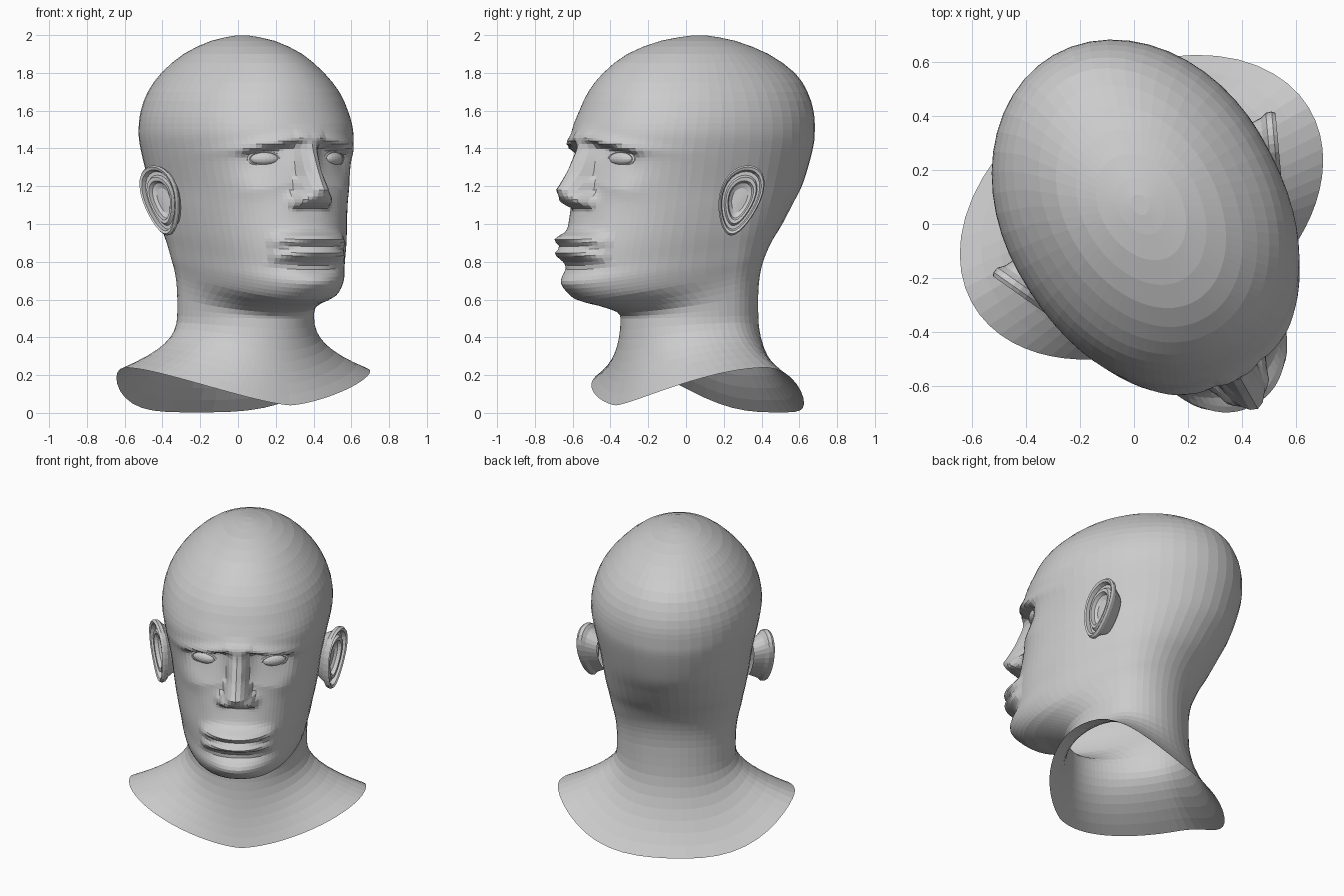
import bpy, bmesh, math
from mathutils import Vector, Matrix
from mathutils.bvhtree import BVHTree

if "Cube" in bpy.data.objects:
    bpy.data.objects.remove(bpy.data.objects["Cube"])

# Everything is modelled facing -y, then turned to the left by PLACE
TURN = Matrix.Rotation(math.radians(30), 4, 'Z')
PLACE = TURN @ Matrix.Translation((0.055, 0, 0))
SEG = 72
YC = 0.05

# Head sections: z front, z back, half width, y front, y back, squareness, subdivisions
SECTIONS = [
    (1.998, 1.998, .03, .01, .09, 1, 2),
    (1.97, 1.97, .15, -.17, .25, 1, 2),
    (1.90, 1.90, .28, -.36, .44, 1, 2),
    (1.80, 1.80, .385, -.49, .59, .97, 2),
    (1.70, 1.70, .46, -.565, .655, .94, 2),
    (1.60, 1.60, .50, -.61, .685, .92, 3),
    (1.50, 1.50, .515, -.65, .69, .9, 6),
    (1.40, 1.40, .505, -.655, .68, .88, 11),
    (1.20, 1.22, .465, -.65, .625, .86, 9),
    (1.05, 1.10, .445, -.675, .555, .86, 8),
    (.90, 1.00, .425, -.70, .49, .86, 7),
    (.78, .92, .405, -.715, .43, .87, 5),
    (.68, .85, .39, -.73, .39, .88, 4),
    (.60, .80, .375, -.67, .37, .9, 2),
    (.565, .74, .365, -.53, .355, .95, 2),
    (.53, .65, .36, -.41, .345, 1, 2),
    (.50, .52, .36, -.385, .345, 1, 1),
]


def lerp_table(table, v):
    if v <= table[0][0]:
        return table[0][1]
    for (a, p), (b, q) in zip(table, table[1:]):
        if v <= b:
            return p + (q - p) * (v - a) / (b - a)
    return table[-1][1]


def bump(x, z, cx, cz, sx, sz):
    return math.exp(-((x - cx) / sx) ** 2 - ((z - cz) / sz) ** 2)


def catmull(p0, p1, p2, p3, t):
    return [.5 * (2 * b + (c - a) * t + (2 * a - 5 * b + 4 * c - d) * t * t
                  + (3 * b - a - 3 * c + d) * t ** 3)
            for a, b, c, d in zip(p0, p1, p2, p3)]


def angles():
    # columns packed closer together over the face
    for i in range(SEG):
        s = 2 * math.pi * i / SEG
        yield s - .58 * math.sin(s)


def ring(sec):
    zf, zb, a, yf, yb, e = sec[:6]
    pts = []
    for p in angles():
        s, c = math.sin(p), math.cos(p)
        k = e if c > 0 else 1
        x = a * math.copysign(abs(s) ** k, s)
        y = YC - (YC - yf) * c ** k if c > 0 else YC - (yb - YC) * c
        pts.append(Vector((x, y, zf + (zb - zf) * (y - yf) / (yb - yf))))
    return pts


# Facial relief: outward push as a function of position on the face
NOSE_H = [(1.08, 0), (1.105, .09), (1.14, .14), (1.18, .17), (1.28, .105),
          (1.38, .05), (1.45, .025), (1.51, 0)]
NOSE_W = [(1.08, .12), (1.14, .11), (1.18, .09), (1.28, .065), (1.40, .06), (1.5, .1)]


def relief(x, z):
    x = abs(x)
    d = lerp_table(NOSE_H, z) * max(0, 1 - (x / lerp_table(NOSE_W, z)) ** 2) ** .7
    d += .035 * bump(x, z, .09, 1.125, .035, .035)
    brow = 1.455 - .2 * x
    d += .03 * bump(x, z, .2, brow + .015, .2, .035)
    if z < brow:
        drop = min(1, (brow - z) / .03) * max(0, 1 - (brow - z) / .22)
        d -= .075 * drop * math.exp(-((x - .19) / .13) ** 4)
    d += .02 * bump(x, z, .3, 1.2, .1, .08)
    if x < .23:
        arch = math.sqrt(1 - (x / .23) ** 2)
        seam = .86 + .025 * arch
        d += .085 * arch * math.exp(-((z - seam - .035) / .033) ** 2)
        d += .075 * arch * math.exp(-((z - seam + .04) / .033) ** 2)
    d += .02 * bump(x, z, 0, .90, .2, .12)
    d -= .02 * bump(x, z, 0, .765, .16, .025)
    d += .035 * bump(x, z, 0, .69, .15, .055)
    return d


def mesh_object(name, rings, cap=False):
    bm = bmesh.new()
    rows = [[bm.verts.new(p) for p in r] for r in rings]
    for a, b in zip(rows, rows[1:]):
        n = len(a)
        for i in range(n):
            bm.faces.new((a[i], b[i], b[(i + 1) % n], a[(i + 1) % n]))
    if cap:
        bm.faces.new(rows[0])
    bmesh.ops.recalc_face_normals(bm, faces=bm.faces)
    tree = BVHTree.FromBMesh(bm)
    me = bpy.data.meshes.new(name)
    bm.to_mesh(me)
    bm.free()
    ob = bpy.data.objects.new(name, me)
    bpy.context.collection.objects.link(ob)
    ob.matrix_world = PLACE
    return ob, tree


# Head and neck
rings = []
for i in range(len(SECTIONS) - 1):
    q = [SECTIONS[min(max(i + k, 0), len(SECTIONS) - 1)] for k in (-1, 0, 1, 2)]
    n = SECTIONS[i][6]
    for j in range(n):
        rings.append(ring(catmull(*q, j / n)))
rings.append(ring(SECTIONS[-1]))
for r in rings:
    for v in r:
        if v.y < -.2 and v.z > .55:
            v.y -= relief(v.x, v.z)

# Flared base of the neck with a wavy open rim
neck = rings[-1]
for j in range(1, 9):
    t = j / 8
    row = []
    for p, v in zip(angles(), neck):
        s, c = math.sin(p), math.cos(p)
        rx, ry = .72 * s, .04 - .5 * c
        rz = .04 + .20 * abs(s) ** 1.4 if c > 0 else .003 + .237 * abs(s) ** 3.5
        f = t ** 2.1
        row.append(Vector((v.x + (rx - v.x) * f, v.y + (ry - v.y) * f,
                           v.z + (rz - v.z) * t)))
    rings.append(row)
head, tree = mesh_object("head_and_neck", rings, cap=True)

# Ears: outline rings (scale, height above the ear plane) give bowl, rolled rim and back
EAR = [(.08, -.01), (.35, -.012), (.5, .0), (.56, .022), (.66, .024), (.72, .004),
       (.82, .004), (.87, .03), (.95, .036), (1, .022), (.98, 0), (.85, -.02), (.65, -.085)]
for side, name in ((1, "left_ear"), (-1, "right_ear")):
    along, out = Vector((.42, .907, 0)), Vector((.907, -.42, 0))
    rows = []
    for k, h in EAR:
        row = []
        for i in range(28):
            a = 2 * math.pi * i / 28
            v = math.sin(a)
            w = k * math.cos(a) * (.112 + .03 * v) + .045 * v * k
            p = Vector((.518, -.005, 1.125)) + along * w + out * h
            p.z += .186 * v * k
            p.x *= side
            row.append(p)
        rows.append(row)
    mesh_object(name, rows, cap=True)

# Eyes with lids, seated on the face surface
for side, name in ((1, "left"), (-1, "right")):
    x, z = side * .21, 1.345
    hit = tree.ray_cast(Vector((x, -2, z)), Vector((0, 1, 0)))[0]
    seat = (PLACE @ Matrix.Translation(hit + Vector((0, .012, 0)))
            @ Matrix.Rotation(side * math.radians(24), 4, 'Z'))
    bpy.ops.mesh.primitive_uv_sphere_add(segments=20, ring_count=12, radius=1)
    eye = bpy.context.object
    eye.name = name + "_eye"
    eye.matrix_world = seat @ Matrix.Diagonal((.078, .035, .036, 1))
    bpy.ops.mesh.primitive_torus_add(major_segments=24, minor_segments=8,
                                     major_radius=1, minor_radius=.2)
    lid = bpy.context.object
    lid.name = name + "_eyelids"
    lid.matrix_world = (seat @ Matrix.Diagonal((.08, .07, .036, 1))
                        @ Matrix.Rotation(math.pi / 2, 4, 'X'))
